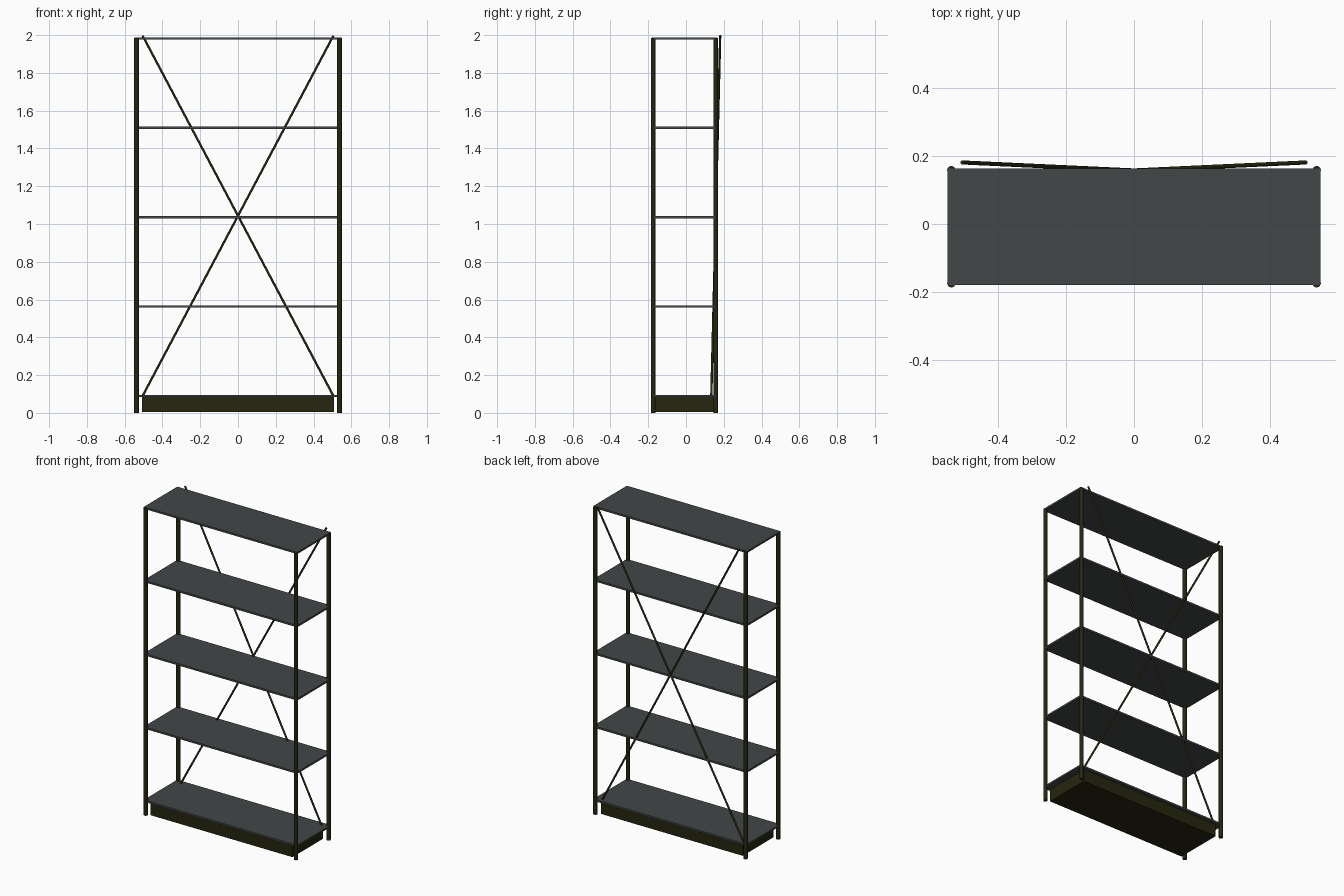
import bpy
from mathutils import Vector

old = bpy.data.objects.get("Cube")
if old:
    bpy.data.objects.remove(old, do_unlink=True)


def material(name, rgb):
    m = bpy.data.materials.new(name)
    m.use_nodes = True
    colour = (*rgb, 1)
    m.diffuse_color = colour
    m.node_tree.nodes["Principled BSDF"].inputs["Base Color"].default_value = colour
    return m


slate = material("slate grey", (0.055, 0.063, 0.063))
olive = material("olive black", (0.019, 0.019, 0.005))


def box(name, low, high, mat):
    low, high = Vector(low), Vector(high)
    bpy.ops.mesh.primitive_cube_add(size=1, location=(low + high) / 2)
    ob = bpy.context.object
    ob.name = name
    ob.scale = high - low
    bpy.ops.object.transform_apply(location=False, rotation=False, scale=True)
    ob.data.materials.append(mat)


def rod(name, start, end, radius, sides, mat):
    start, end = Vector(start), Vector(end)
    axis = end - start
    bpy.ops.mesh.primitive_cylinder_add(vertices=sides, radius=radius,
                                        depth=axis.length, location=(start + end) / 2)
    ob = bpy.context.object
    ob.name = name
    ob.rotation_euler = axis.to_track_quat('Z', 'Y').to_euler()
    ob.data.materials.append(mat)
    bpy.ops.object.shade_smooth_by_angle()


# Five evenly spaced shelves
for i in range(5):
    top = 0.096 + i * 0.473
    box(f"shelf_{i + 1}", (-0.548, -0.179, top - 0.012), (0.548, 0.163, top), slate)

# Plinth under the lowest shelf
box("plinth", (-0.507, -0.168, 0.004), (0.507, 0.145, 0.085), olive)

# Corner posts and crossed back braces, one set per side
for side, s in (("left", 1), ("right", -1)):
    for end, y in (("front", -0.174), ("back", 0.158)):
        rod(f"{end}_{side}_post", (s * 0.537, y, 0), (s * 0.537, y, 1.984), 0.0125, 16, olive)
    rod(f"{side}_brace", (s * 0.505, 0.181, 1.997), (-s * 0.505, 0.134, 0.09), 0.006, 12, olive)
